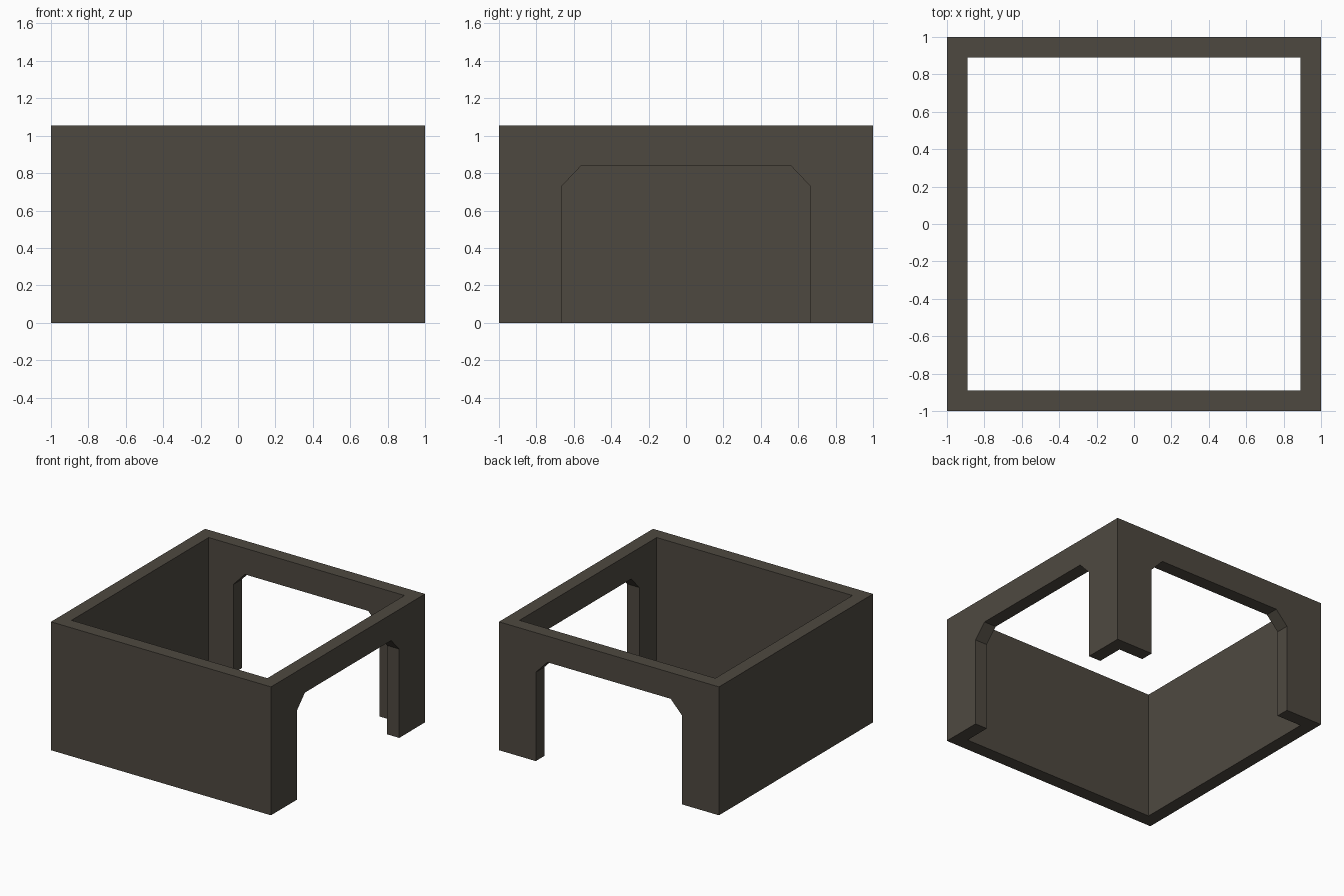
import bpy, bmesh, math
from mathutils import Matrix

if "Cube" in bpy.data.objects:
    bpy.data.objects.remove(bpy.data.objects["Cube"])

H = 1.055      # wall height
T = 0.11       # wall thickness

mat = bpy.data.materials.new("dark warm grey")
mat.diffuse_color = (0.076, 0.066, 0.051, 1)
mat.use_nodes = True
mat.node_tree.nodes["Principled BSDF"].inputs["Base Color"].default_value = mat.diffuse_color


def prism(name, profile, depth, matrix):
    """Extrude an xy profile along its z by depth, then place it with matrix."""
    bm = bmesh.new()
    face = bm.faces.new([bm.verts.new((x, y, 0)) for x, y in profile])
    ext = bmesh.ops.extrude_face_region(bm, geom=[face])
    verts = [v for v in ext["geom"] if isinstance(v, bmesh.types.BMVert)]
    bmesh.ops.translate(bm, verts=verts, vec=(0, 0, depth))
    bmesh.ops.transform(bm, matrix=matrix, verts=bm.verts)
    bmesh.ops.recalc_face_normals(bm, faces=bm.faces)
    mesh = bpy.data.meshes.new(name)
    bm.to_mesh(mesh)
    bm.free()
    mesh.materials.append(mat)
    obj = bpy.data.objects.new(name, mesh)
    bpy.context.collection.objects.link(obj)
    return obj


def square(r):
    return [(-r, -r), (r, -r), (r, r), (-r, r)]


# Outer block and the hollow through its middle
frame = prism("wall_frame", square(1), H, Matrix.Identity(4))
cutters = [prism("hollow_cutter", square(1 - T), H + 1,
                 Matrix.Translation((0, 0, -0.5)))]

# Chamfered doorways in the right and back walls
arch = [(-0.665, -0.3), (0.665, -0.3), (0.665, 0.73), (0.56, 0.84),
        (-0.56, 0.84), (-0.665, 0.73)]
for name, turn in (("right_doorway_cutter", 90), ("back_doorway_cutter", 180)):
    place = (Matrix.Rotation(math.radians(turn), 4, "Z")
             @ Matrix.Translation((0, -0.7, 0))
             @ Matrix.Rotation(math.radians(90), 4, "X"))
    cutters.append(prism(name, arch, 0.6, place))

# Cut the openings, apply the result and remove the cutters
for c in cutters:
    c.hide_render = True
    mod = frame.modifiers.new(c.name, "BOOLEAN")
    mod.operation = "DIFFERENCE"
    mod.solver = "EXACT"
    mod.object = c
bpy.context.view_layer.objects.active = frame
for c in cutters:
    bpy.ops.object.modifier_apply(modifier=c.name)
    bpy.data.objects.remove(c)
